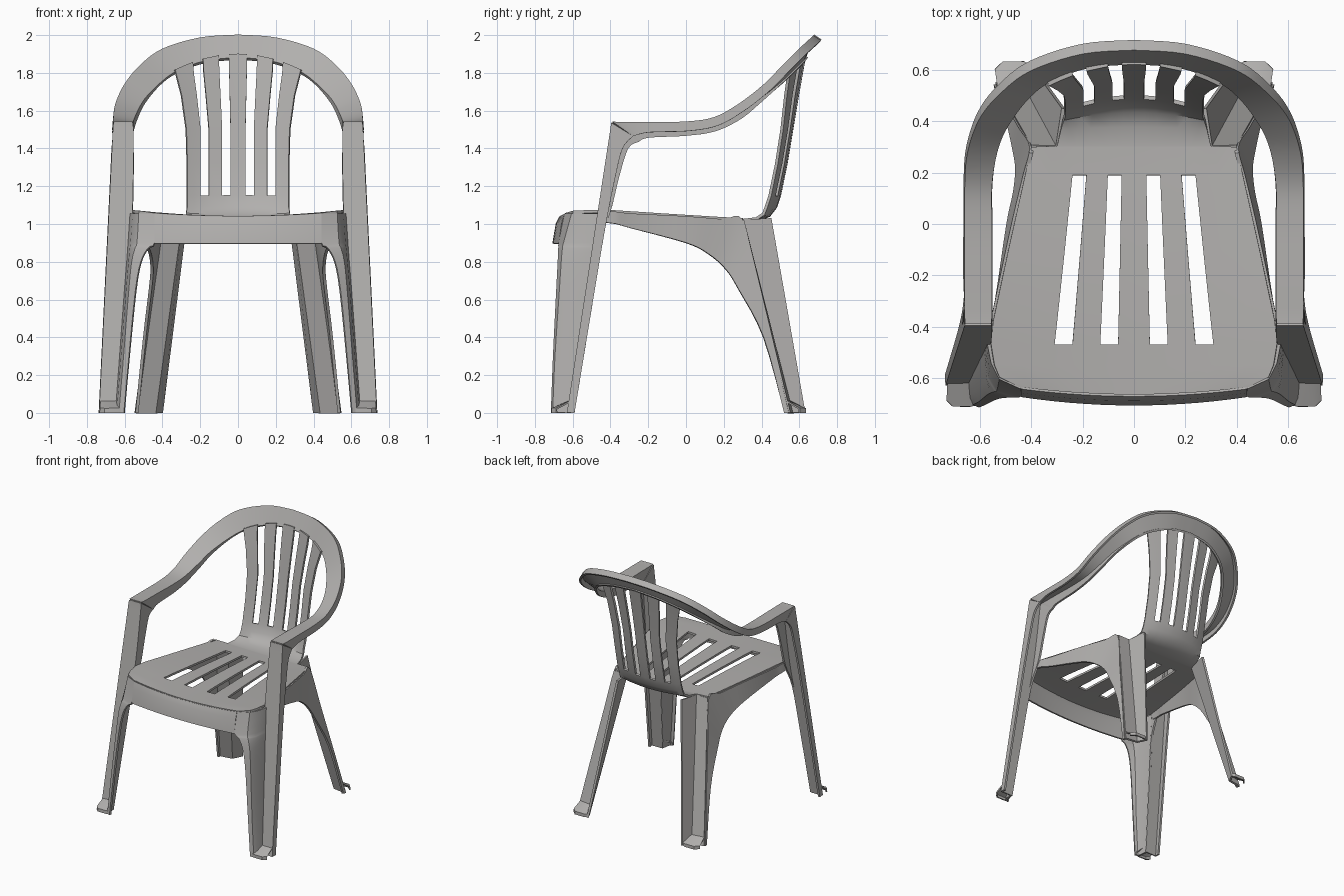
import bpy
import math
from mathutils import Vector

if "Cube" in bpy.data.objects:
    bpy.data.objects.remove(bpy.data.objects["Cube"], do_unlink=True)

plastic = bpy.data.materials.new("grey_plastic")
plastic.use_nodes = True
plastic.diffuse_color = (0.44, 0.43, 0.42, 1)
shader = next(n for n in plastic.node_tree.nodes if n.type == "BSDF_PRINCIPLED")
shader.inputs["Base Color"].default_value = plastic.diffuse_color
shader.inputs["Roughness"].default_value = 0.6


def smooth(rows, steps=5):
    """Resample a list of cross-sections along a smooth curve."""
    rows = [[Vector(p) for p in row] for row in rows]
    last = len(rows) - 1
    result = []
    for i in range(last):
        before, start, end, after = (rows[min(max(i + k, 0), last)] for k in (-1, 0, 1, 2))
        for step in range(steps):
            t = step / steps
            section = []
            for a, b, c, d in zip(before, start, end, after):
                tangent_in, tangent_out = (c - a) / 2, (d - b) / 2
                shift = 3 * (c - b) - 2 * tangent_in - tangent_out
                bend = 2 * (b - c) + tangent_in + tangent_out
                section.append(b + tangent_in * t + shift * t * t + bend * t ** 3)
            result.append(section)
    result.append(rows[-1])
    return result


def loft(name, rows, is_hole=None, thickness=0.016):
    """Skin cross-sections into a thin mirrored moulded sheet."""
    width = len(rows[0])
    faces = []
    for r in range(len(rows) - 1):
        for c in range(width - 1):
            if is_hole and is_hole(r, c):
                continue
            k = r * width + c
            faces.append((k, k + 1, k + width + 1, k + width))
    mesh = bpy.data.meshes.new(name)
    mesh.from_pydata([tuple(p) for row in rows for p in row], [], faces)
    mesh.materials.append(plastic)
    obj = bpy.data.objects.new(name, mesh)
    bpy.context.collection.objects.link(obj)
    mirror = obj.modifiers.new("mirror", "MIRROR")
    mirror.merge_threshold = 0.0005
    solid = obj.modifiers.new("thickness", "SOLIDIFY")
    solid.thickness = thickness
    solid.offset = 0
    bpy.ops.object.select_all(action="DESELECT")
    obj.select_set(True)
    bpy.context.view_layer.objects.active = obj
    bpy.ops.object.convert(target="MESH")
    bpy.ops.object.shade_smooth_by_angle(angle=math.radians(32))
    return obj


# Seat and back: y, z, half width, slat spread, sideways rise, sideways bow
seat_profile = [
    (-.665, 1.035, .45, 1.6, .08, .15),
    (-.62, 1.035, .525, 1.6, .1, .08),
    (-.55, 1.035, .545, 1.6, .1, 0),
    (-.47, 1.035, .558, 1.55, .1, 0),
    (-.38, 1.035, .55, 1.5, .1, 0),
    (-.1, 1.03, .49, 1.35, .07, 0),
    (.19, 1.02, .425, 1.2, .05, 0),
    (.3, 1.015, .4, 1.15, .05, 0),
    (.305, 1.015, .3, 1.13, .05, 0),
    (.38, 1.02, .285, 1.1, .1, -.1),
    (.44, 1.045, .275, 1.05, .1, -.4),
    (.475, 1.09, .27, 1, 0, -.7),
    (.495, 1.15, .27, 1, 0, -.7),
    (.53, 1.32, .27, 1, 0, -.7),
    (.56, 1.5, .275, 1, 0, -.7),
    (.59, 1.68, .3, 1.1, 0, -.7),
    (.615, 1.82, .325, 1.18, -.4, -.7),
    (.63, 1.9, .335, 1.2, -.75, -.75),
]
slot_edges = (0, .04, .085, .155, .2)
sheet = []
for y, z, half, spread, rise, bow in seat_profile:
    xs = [e * spread for e in slot_edges]
    xs += [(xs[-1] + half) / 2, half]
    sheet.append([(x, y + bow * x * x, z + rise * x * x) for x in xs])
loft("seat_and_back", sheet, lambda r, c: c in (1, 3) and (3 <= r < 6 or r >= 12))

# Arm and top rim: outer and inner edge of the band, from arm front to crown
band = [
    ((.655, -.39, 1.535), (.56, -.39, 1.535)),
    ((.655, -.2, 1.535), (.56, -.2, 1.533)),
    ((.655, 0, 1.537), (.56, 0, 1.53)),
    ((.655, .15, 1.56), (.56, .15, 1.54)),
    ((.645, .28, 1.63), (.54, .28, 1.59)),
    ((.6, .41, 1.73), (.5, .38, 1.66)),
    ((.52, .51, 1.83), (.42, .49, 1.745)),
    ((.4, .6, 1.92), (.33, .56, 1.81)),
    ((.2, .665, 1.98), (.18, .615, 1.865)),
    ((0, .68, 1.995), (0, .63, 1.885)),
]


def channel(outer, inner, outer_lip, inner_lip):
    outer, inner = Vector(outer), Vector(inner)
    return [outer + Vector(outer_lip), outer, inner, inner + Vector(inner_lip)]


corner = channel(*band[0], (0, .11, -.07), (0, .14, -.1))
rim = [corner]
for i, (outer, inner) in enumerate(band[1:], 1):
    t = min(1, i / 6)
    outer_lip = Vector((.004, 0, -.055)).lerp(Vector((0, .033, -.025)), t)
    inner_lip = Vector((0, 0, -.09)).lerp(Vector((0, .012, -.008)), t)
    rim.append(channel(outer, inner, outer_lip, inner_lip))
loft("arm_and_rim", smooth(rim))

# Front post: height, inner x, outer lip depth, inner lip depth
post = [corner]
for z, inner_x, outer_lip, inner_lip in [
    (1.4, .56, .075, .105), (1.25, .56, .06, .08), (1.05, .565, .05, .06),
    (.85, .578, .045, .006), (.45, .61, .04, .005), (0, .642, .035, .005),
]:
    drop = 1 - z / 1.535
    y = -.39 - .235 * drop
    post.append(channel((.655 + .075 * drop, y, z), (inner_x, y, z),
                        (0, outer_lip, 0), (0, inner_lip, 0)))
loft("front_post", smooth(post, 4))

# Front apron: top and bottom edge from the middle outwards
apron = []
for i in range(8):
    x = .44 * i / 7
    apron.append([(x, -.665 + .15 * x * x, 1.035 + .09 * x * x),
                  (x, -.682 + .16 * x * x, 1.0),
                  (x, -.7 + .17 * x * x, .895)])
loft("front_apron", apron)

# Front leg panel: height, then plan points from the post to the inner edge
leg_panel = []
for z, *plan in [
    (1.055, (.565, -.463), (.55, -.54), (.52, -.6), (.44, -.636)),
    (.9, (.575, -.487), (.562, -.59), (.53, -.642), (.44, -.667)),
    (.87, (.577, -.492), (.566, -.6), (.54, -.648), (.475, -.669)),
    (.8, (.582, -.503), (.572, -.61), (.557, -.655), (.512, -.672)),
    (.65, (.594, -.526), (.585, -.625), (.572, -.665), (.54, -.68)),
    (.3, (.62, -.579), (.612, -.65), (.6, -.688), (.575, -.697)),
    (0, (.642, -.625), (.635, -.68), (.625, -.7), (.602, -.708)),
]:
    leg_panel.append([(x, y, z) for x, y in plan])
loft("front_leg_panel", smooth(leg_panel, 3))

# Rear leg: folded strip running from the seat corner to the floor
top_fold = [(.4, .3, 1.02), (.3, .3, 1.02), (.275, .45, 1.03)]
low_fold = [(.54, .545, 0), (.44, .56, 0), (.405, .63, 0)]
loft("rear_leg", [top_fold, low_fold])

# Side skirt: upper edge follows seat then leg fold, lower edge is the arch
fold_top, fold_low = Vector(top_fold[0]), Vector(low_fold[0])
skirt = [
    [(.56, -.465, 1.065), (.565, -.45, 1.01)],
    [(.55, -.38, 1.065), (.555, -.37, 1.0)],
    [(.53, -.28, 1.055), (.535, -.3, .98)],
    [(.47, 0, 1.04), (.49, 0, .9)],
    [(.425, .19, 1.025), (.465, .12, .84)],
    [fold_top, (.456, .21, .76)],
    [fold_top.lerp(fold_low, .3), (.465, .28, .65)],
    [fold_top.lerp(fold_low, .6), (.495, .41, .4)],
    [fold_low, (.535, .52, 0)],
]
loft("side_skirt", smooth(skirt, 4))


# Feet: sloped toe closing the fold, with a short upright edge
def foot(name, heel, toe):
    upper = [Vector((x, y, .06)) for x, y in heel]
    edge = [Vector((x, y, .022)) for x, y in toe]
    floor = [Vector((p.x, p.y, 0)) for p in edge]
    loft(name, [upper, edge, floor], thickness=.01)


foot("front_foot",
     [(.638, -.62), (.66, -.616), (.7, -.616), (.727, -.616)],
     [(.605, -.7), (.64, -.708), (.705, -.708), (.729, -.685)])
foot("rear_foot",
     [(.432, .55), (.46, .545), (.5, .54), (.532, .535)],
     [(.407, .615), (.43, .63), (.51, .63), (.54, .6)])
